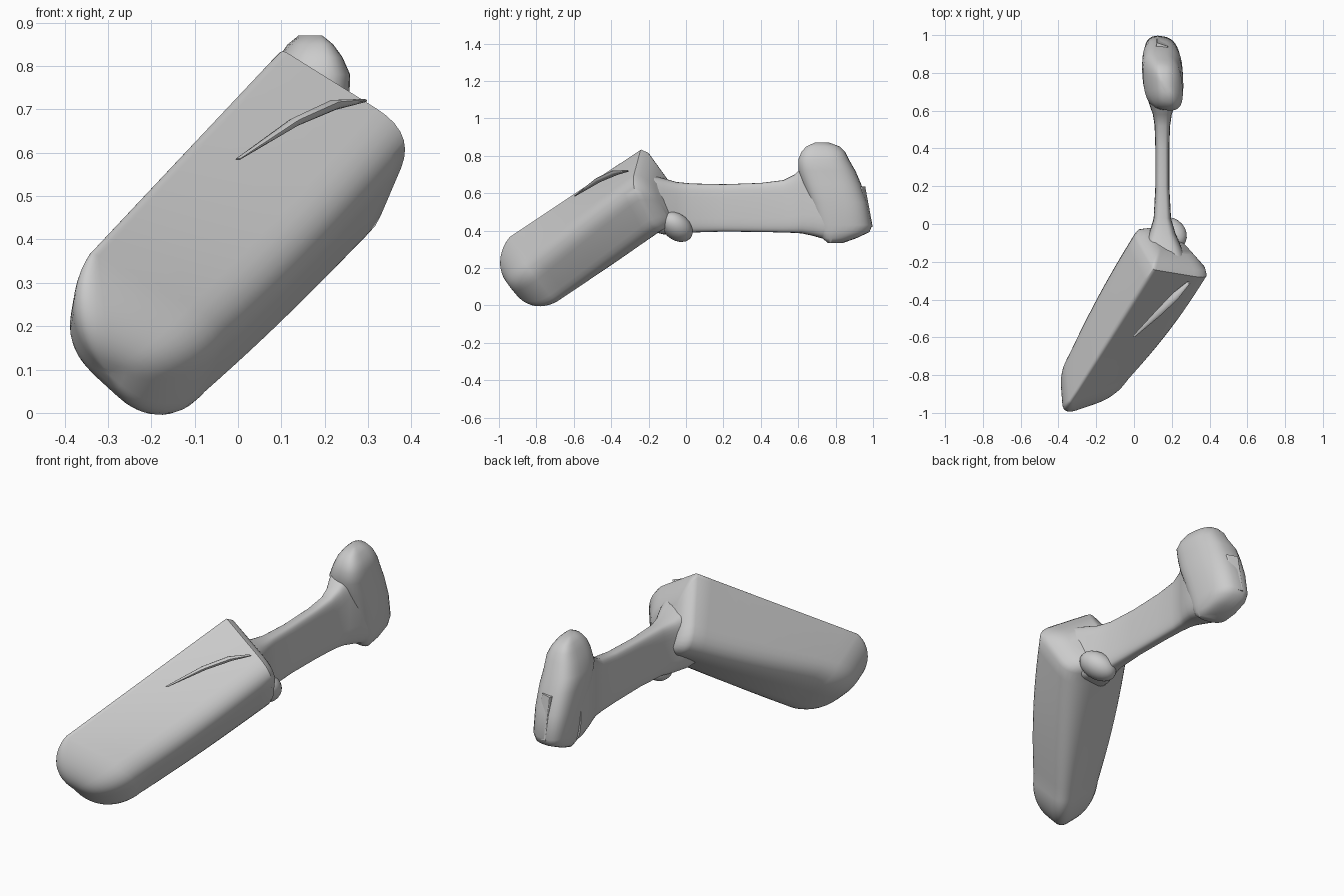
import bpy, bmesh, math
from mathutils import Vector as V

cube = bpy.data.objects.get("Cube")
if cube:
    bpy.data.objects.remove(cube)

clay = bpy.data.materials.new("clay grey")
clay.use_nodes = True
GREY = (0.6, 0.6, 0.6, 1)
clay.diffuse_color = GREY
clay.node_tree.nodes["Principled BSDF"].inputs["Base Color"].default_value = GREY


def loft(name, rings, angle=40):
    """Skin a list of equal rings and close both ends."""
    bm = bmesh.new()
    rows = [[bm.verts.new(p) for p in ring] for ring in rings]
    n = len(rows[0])
    for a, b in zip(rows, rows[1:]):
        for i in range(n):
            j = (i + 1) % n
            bm.faces.new((a[i], a[j], b[j], b[i]))
    bm.faces.new(rows[0][::-1])
    bm.faces.new(rows[-1])
    bmesh.ops.recalc_face_normals(bm, faces=bm.faces)
    mesh = bpy.data.meshes.new(name)
    bm.to_mesh(mesh)
    bm.free()
    mesh.materials.append(clay)
    obj = bpy.data.objects.new(name, mesh)
    bpy.context.collection.objects.link(obj)
    bpy.ops.object.select_all(action='DESELECT')
    obj.select_set(True)
    bpy.context.view_layer.objects.active = obj
    bpy.ops.object.shade_smooth_by_angle(angle=math.radians(angle))
    return obj


def rounded(corners, radii, steps=8):
    """Four-cornered ring, each corner eased by its own amount."""
    ring = []
    for k, p in enumerate(corners):
        a = p.lerp(corners[k - 1], radii[k])
        b = p.lerp(corners[(k + 1) % 4], radii[k])
        for i in range(steps):
            t = i / (steps - 1)
            ring.append(a.lerp(p, t).lerp(p.lerp(b, t), t))
    return ring


def oval(center, u, v, power, steps=32):
    """Superellipse ring around two half axes."""
    ring = []
    for i in range(steps):
        a = math.tau * i / steps
        c, s = math.cos(a), math.sin(a)
        ring.append(V(center) + V(u) * math.copysign(abs(c) ** (2 / power), c)
                    + V(v) * math.copysign(abs(s) ** (2 / power), s))
    return ring


# Body: four long edges (top ridge, right, bottom, left) from low end to high end
LOW = [V((-.34, -.945, .37)), V((-.05, -.82, .21)), V((-.112, -.675, .027)), V((-.33, -.685, .235))]
HIGH = [V((.098, -.24, .838)), V((.385, -.28, .64)), V((.28, -.16, .39)), V((.0, -.04, .54))]
PUSH = [1.01, 1.13, 1.12, 1.17]
BULGE = [0, .2, .05, .13]


def section(t, size=1, shift=V((0, 0, 0)), ridge=.06):
    pts = [a.lerp(b, t) for a, b in zip(LOW, HIGH)]
    mid = sum(pts, V()) / 4
    swell = math.sin(math.pi * (.3 + .7 * t))
    return rounded([mid + shift + (p - mid) * (k + b * swell) * size
                    for p, k, b in zip(pts, PUSH, BULGE)], [ridge, .29, .32, .36])


# Domed low end, where the ridge melts away
tip = V((-.095, -.15, -.115))
rings = []
for i in range(12):
    a = math.pi / 2 * (1 - (i + .3) / 12)
    s = math.sin(a)
    rings.append(section(0, math.cos(a) ** .85, tip * s, .06 + .3 * s))
rings += [section(i / 12) for i in range(13)]
rings += [section(1, .93, V((.005, .03, .0))), section(1, .6, V((.0, .08, -.02)))]
loft("body", rings, 45)

# Neck: flat bar, flaring into the body and into the head
NECK = [(-.2, .13, .40, .70), (-.12, .10, .38, .68), (-.05, .07, .38, .66), (.03, .046, .39, .652),
        (.2, .037, .395, .648), (.4, .037, .393, .655), (.52, .041, .39, .67),
        (.58, .05, .388, .70), (.62, .064, .385, .74), (.68, .085, .372, .77),
        (.75, .098, .352, .78), (.8, .1, .345, .76)]
loft("neck", [oval((.15, y, (a + b) / 2), (w, 0, 0), (0, 0, (b - a) / 2), 4)
              for y, w, a, b in NECK])

# Head: upright rounded block, leaning back at its foot
HEAD = [(.335, .76, .84, .06), (.36, .73, .91, .08), (.392, .71, .98, .09), (.43, .70, .995, .097),
        (.55, .665, .97, .106), (.65, .625, .935, .108), (.72, .603, .905, .103),
        (.78, .602, .87, .09), (.82, .618, .85, .072), (.85, .645, .82, .05), (.87, .69, .765, .024)]
loft("head", [oval((.152 + .015 * (z > .75), (a + b) / 2, z), (w, -.01, 0), (-.01, (b - a) / 2, 0), 2.7)
              for z, a, b, w in HEAD], 50)

# Small raised tab on the back of the head
loft("head_tab", [rounded([V((x, y, z)) for x, y in ((.11, .88), (.17, .86), (.18, back - .02), (.12, back))],
                          [.1] * 4) for z, back in ((.42, 1.0), (.635, .96))])

# Swelling under the root of the neck
loft("root_swelling", [oval((.195 + .06 * math.cos(a), -.05 - .07 * math.cos(a), .42 + .03 * math.cos(a)),
                            (.06 * math.sin(a), .05 * math.sin(a), 0),
                            (0, 0, .075 * math.sin(a)), 2)
                       for a in [math.pi * (i + .3) / 10.6 for i in range(11)]])

# Crease: low tapering fold on the upper front face
fold = [V((.0, -.595, .585)), V((.13, -.47, .67)), V((.22, -.38, .71)), V((.29, -.31, .72))]
loft("front_crease", [oval(p, (.004 + w, -w, 0), (0, -w, w), 2, 10)
                      for p, w in zip(fold, (.002, .01, .012, .004))])
